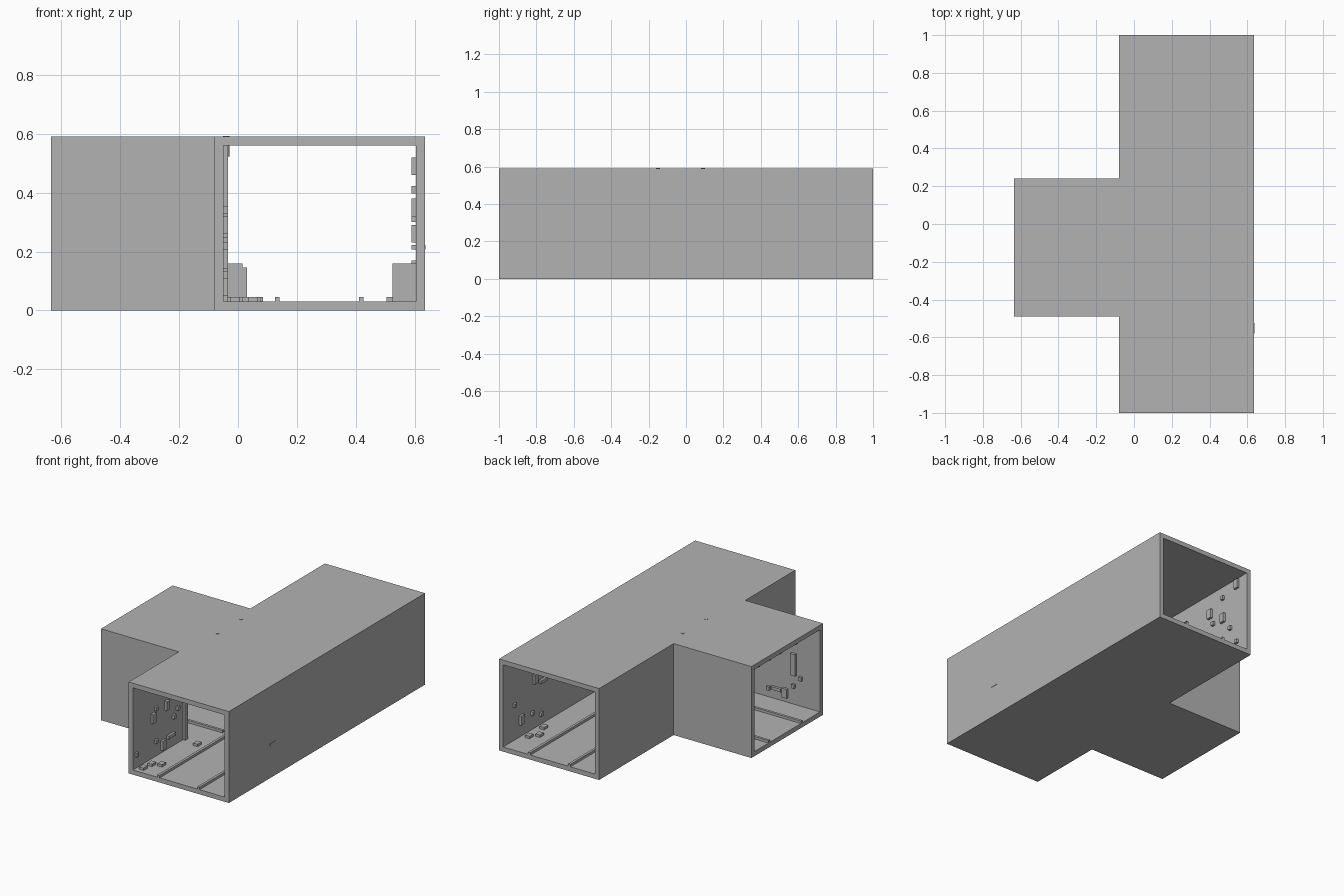
import bpy
import bmesh

cube = bpy.data.objects.get("Cube")
if cube:
    bpy.data.objects.remove(cube, do_unlink=True)

# Single plain grey
grey = bpy.data.materials.new("plain grey")
grey.use_nodes = True
colour = (0.45, 0.45, 0.45, 1)
grey.diffuse_color = colour
grey.node_tree.nodes["Principled BSDF"].inputs["Base Color"].default_value = colour

# Main dimensions of the T junction
WALL = 0.03
LEFT, RIGHT, HEIGHT = -0.08, 0.635, 0.59
BRANCH_FRONT, BRANCH_BACK = -0.49, 0.24
INNER_LEFT, INNER_RIGHT = LEFT + WALL, RIGHT - WALL
INNER_FRONT = BRANCH_FRONT + WALL
CEILING = HEIGHT - WALL


def add_object(name, bm):
    bmesh.ops.recalc_face_normals(bm, faces=bm.faces)
    mesh = bpy.data.meshes.new(name)
    bm.to_mesh(mesh)
    bm.free()
    mesh.materials.append(grey)
    obj = bpy.data.objects.new(name, mesh)
    bpy.context.scene.collection.objects.link(obj)
    return obj


def box(name, low, high):
    bm = bmesh.new()
    bmesh.ops.create_cube(bm, size=1)
    for v in bm.verts:
        v.co = [a if c < 0 else b for a, b, c in zip(low, high, v.co)]
    return add_object(name, bm)


def tee_prism(name, inset, overshoot):
    """T outline moved inwards by inset, with its three ends moved outwards."""
    l, r = LEFT + inset, RIGHT - inset
    f, b = BRANCH_FRONT + inset, BRANCH_BACK - inset
    end, tip = 1 + overshoot, -RIGHT - overshoot
    outline = [(l, -end), (r, -end), (r, end), (l, end),
               (l, b), (tip, b), (tip, f), (l, f)]
    bm = bmesh.new()
    face = bm.faces.new([bm.verts.new((x, y, inset)) for x, y in outline])
    made = bmesh.ops.extrude_face_region(bm, geom=[face])["geom"]
    for v in made:
        if isinstance(v, bmesh.types.BMVert):
            v.co.z = HEIGHT - inset
    return add_object(name, bm)


# Hollow corridor shell, open at all three ends
shell = tee_prism("corridor_shell", 0, 0)
void = tee_prism("corridor_void", WALL, 0.1)
void.hide_render = True
cut = shell.modifiers.new("hollow", "BOOLEAN")
cut.operation = "DIFFERENCE"
cut.solver = "EXACT"
cut.object = void
bpy.context.view_layer.objects.active = shell
bpy.ops.object.modifier_apply(modifier=cut.name)
bpy.data.objects.remove(void, do_unlink=True)

# Floor rails along the main corridor and the branch
RAIL = 0.016
for x in (0.125, 0.41):
    box("main_floor_rail", (x, -1, WALL), (x + RAIL, 1, WALL + RAIL))
for y in (-0.28, 0.05):
    box("branch_floor_rail", (-RIGHT, y, WALL), (0.085, y + RAIL, WALL + RAIL))

# Wall fittings: length along the wall and height of each kind
KINDS = {"dot": (0.02, 0.025), "block": (0.035, 0.06),
         "tall": (0.035, 0.14), "bar": (0.07, 0.02)}
DEPTH = 0.016


def fitting(wall, along, z, kind):
    length, tall = KINDS[kind]
    a, b = along - length / 2, along + length / 2
    low, high = z - tall / 2, z + tall / 2
    name = wall + "_wall_" + kind
    if wall == "left":
        box(name, (INNER_RIGHT - DEPTH, a, low), (INNER_RIGHT, b, high))
    elif wall == "right":
        box(name, (INNER_LEFT, a, low), (INNER_LEFT + DEPTH, b, high))
    else:
        box(name, (a, INNER_FRONT, low), (b, INNER_FRONT + DEPTH, high))


FITTINGS = {
    "right": [(-0.97, 0.12, "dot"), (-0.8, 0.29, "block"), (-0.7, 0.08, "block"),
              (-0.77, 0.13, "dot"), (-0.77, 0.34, "dot"), (-0.66, 0.32, "block"),
              (-0.59, 0.22, "dot"), (-0.55, 0.26, "dot"), (-0.62, 0.11, "bar"),
              (0.91, 0.52, "block"), (0.78, 0.48, "dot"), (0.66, 0.42, "block"),
              (0.78, 0.34, "block"), (0.85, 0.24, "dot"), (0.69, 0.34, "dot"),
              (0.91, 0.12, "dot"), (0.44, 0.45, "dot")],
    "left": [(0.82, 0.14, "block"), (0.89, 0.26, "dot"), (0.68, 0.35, "block"),
             (0.6, 0.31, "bar"), (0.71, 0.14, "dot"), (0.62, 0.1, "dot"),
             (0.3, 0.49, "block"), (0.1, 0.41, "dot"), (-0.3, 0.26, "block")],
    "branch": [(-0.45, 0.29, "tall"), (-0.39, 0.09, "block"), (-0.33, 0.1, "bar"),
               (-0.27, 0.09, "dot"), (-0.45, 0.15, "dot"), (-0.5, 0.21, "dot")],
}
for wall, items in FITTINGS.items():
    for along, z, kind in items:
        fitting(wall, along, z, kind)

# Upright post at the branch corner
box("corner_post", (INNER_LEFT, -0.49, WALL), (INNER_LEFT + DEPTH, INNER_FRONT, CEILING))

# Low cabinets against both long walls
box("right_cabinet", (INNER_LEFT, 0.3, WALL), (0.03, 0.34, 0.145))
box("right_cabinet_top", (INNER_LEFT, 0.3, 0.145), (0.015, 0.34, 0.16))
box("left_cabinet", (0.525, 0, WALL), (INNER_RIGHT, 0.04, 0.16))

# Slim plate passing through the left wall
box("wall_plate", (INNER_RIGHT - DEPTH, -0.58, 0.207), (RIGHT + 0.002, -0.525, 0.222))

# Loose floor blocks near both ends
for x, y in ((-0.01, -0.95), (0, -0.88), (0.05, -0.85), (0.06, -0.5),
             (0.52, 0.75), (0.56, 0.65), (0.56, 0.8)):
    box("floor_block", (x - DEPTH, y - 0.02, WALL), (x + DEPTH, y + 0.02, WALL + DEPTH))

# Small ceiling blocks along the branch mouth
for y in (0.19, 0.14, 0.03, -0.08, -0.24):
    box("ceiling_block", (-0.62, y - 0.01, CEILING - DEPTH), (-0.6, y + 0.01, CEILING))

# Round pins through the roof
for y in (-0.15, 0.09):
    bm = bmesh.new()
    bmesh.ops.create_cone(bm, cap_ends=True, segments=16, radius1=0.011,
                          radius2=0.011, depth=0.07)
    bmesh.ops.translate(bm, verts=bm.verts, vec=(-0.04, y, HEIGHT - 0.033))
    add_object("roof_pin", bm)
